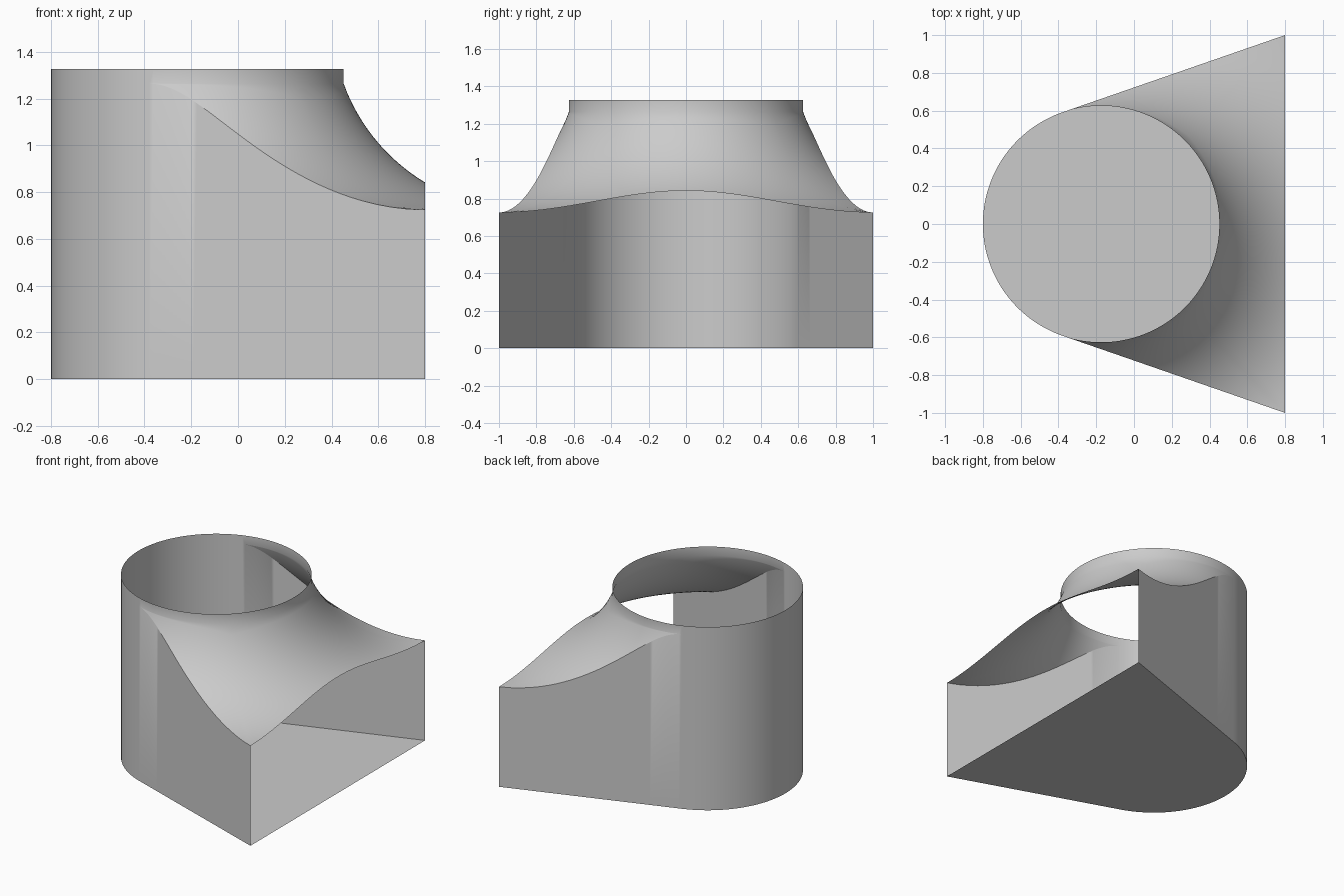
import bpy, bmesh, math

cube = bpy.data.objects.get("Cube")
if cube:
    bpy.data.objects.remove(cube, do_unlink=True)

CX, R = -0.174, 0.626           # spout axis and radius
END_X, END_Y = 0.8, 1.0         # open mouth
COLLAR_Z, TOP_Z = 1.264, 1.328
LOW_Z = 0.725                   # roof height at the mouth corners
STEPS = 24

mat = bpy.data.materials.new("light grey")
mat.use_nodes = True
grey = (0.6, 0.6, 0.6, 1)
mat.diffuse_color = grey
mat.node_tree.nodes["Principled BSDF"].inputs["Base Color"].default_value = grey

# Tangent from each mouth corner to the spout circle
corner_r = math.hypot(END_X - CX, END_Y)
corner_a = math.atan2(END_Y, END_X - CX)
tangent_a = corner_a + math.acos(R / corner_r)

# Concave arc of the flared roof: level at the corners, meeting the collar
span, drop = corner_r - R, COLLAR_Z - LOW_Z
arc_r = (span ** 2 + drop ** 2) / (2 * drop)


def roof_z(r):
    return LOW_Z + arc_r - math.sqrt(arc_r ** 2 - (corner_r - r) ** 2)


def reach(a):
    """Distance from the spout axis to the side wall or the mouth."""
    if abs(a) <= corner_a:
        return (END_X - CX) / math.cos(a)
    return R / math.cos(tangent_a - abs(a))


def point(a, r, z):
    return (CX + r * math.cos(a), r * math.sin(a), z)


def angles(a, b, n):
    return [a + (b - a) * i / n for i in range(n + 1)]


def add_sheet(bm, columns):
    rows = [[bm.verts.new(p) for p in col] for col in columns]
    for c, d in zip(rows, rows[1:]):
        for i in range(len(c) - 1):
            bm.faces.new((c[i], d[i], d[i + 1], c[i + 1]))


def finish(bm, name):
    bmesh.ops.remove_doubles(bm, verts=bm.verts, dist=0.0001)
    mesh = bpy.data.meshes.new(name)
    bm.to_mesh(mesh)
    bm.free()
    obj = bpy.data.objects.new(name, mesh)
    mesh.materials.append(mat)
    bpy.context.collection.objects.link(obj)
    bpy.ops.object.select_all(action="DESELECT")
    obj.select_set(True)
    bpy.context.view_layer.objects.active = obj
    bpy.ops.object.shade_smooth_by_angle(angle=math.radians(30))


right_side = angles(-tangent_a, -corner_a, 40)
mouth = angles(-corner_a, corner_a, 48)
left_side = angles(corner_a, tangent_a, 40)
back = angles(tangent_a, 2 * math.pi - tangent_a, 72)
front_sweep = right_side + mouth[1:] + left_side[1:]

shell = bmesh.new()
# Flared roof, swept around the spout axis and trimmed by walls and mouth
add_sheet(shell, [[point(a, r, roof_z(r)) for r in angles(reach(a), R, STEPS)]
                  for a in front_sweep])
# Flat side walls below the roof edge
for side in (right_side, left_side):
    add_sheet(shell, [[point(a, reach(a), 0), point(a, reach(a), roof_z(reach(a)))]
                      for a in side])
# Rounded back wall
add_sheet(shell, [[point(a, R, 0), point(a, R, COLLAR_Z)] for a in back])
# Upright collar
add_sheet(shell, [[point(a, R, COLLAR_Z), point(a, R, TOP_Z)]
                  for a in front_sweep + back[1:]])
finish(shell, "hood_shell")

# Floor plate
floor = bmesh.new()
outline = [point(a, R, 0) for a in back[:-1]]
outline += [point(-tangent_a, R, 0), (END_X, -END_Y, 0), (END_X, END_Y, 0)]
floor.faces.new([floor.verts.new(p) for p in reversed(outline)])
finish(floor, "floor_plate")
